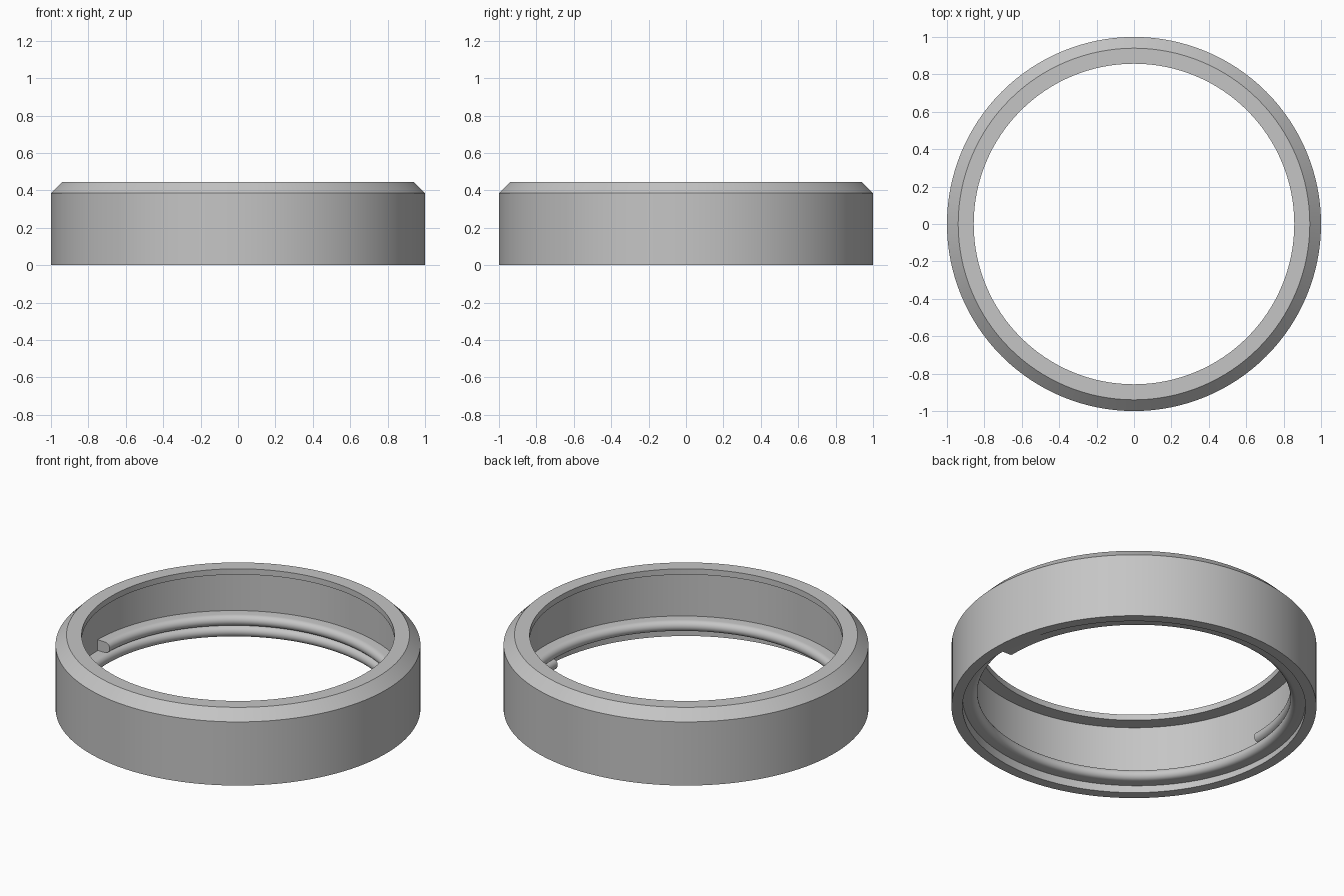
import bpy, bmesh, math

cube = bpy.data.objects.get("Cube")
if cube:
    bpy.data.objects.remove(cube, do_unlink=True)

grey = bpy.data.materials.new("light_grey")
grey.use_nodes = True
colour = (0.56, 0.56, 0.56, 1)
grey.diffuse_color = colour
grey.node_tree.nodes["Principled BSDF"].inputs["Base Color"].default_value = colour


def sweep(name, profile, steps, turns, rise=0.0, closed=True):
    """Carry a closed (radius, z) profile around the z axis, climbing by rise per turn."""
    bm = bmesh.new()
    rings = []
    for i in range(steps if closed else steps + 1):
        t = turns * i / steps
        a = 2 * math.pi * t
        rings.append([bm.verts.new((r * math.cos(a), r * math.sin(a), z + rise * t))
                      for r, z in profile])
    n = len(profile)
    for i in range(steps):
        a, b = rings[i], rings[(i + 1) % len(rings)]
        for j in range(n):
            k = (j + 1) % n
            bm.faces.new((a[j], b[j], b[k], a[k]))
    if not closed:
        bm.faces.new(rings[0])
        bm.faces.new(rings[-1])
    bmesh.ops.recalc_face_normals(bm, faces=bm.faces)
    mesh = bpy.data.meshes.new(name)
    bm.to_mesh(mesh)
    bm.free()
    mesh.materials.append(grey)
    obj = bpy.data.objects.new(name, mesh)
    bpy.context.collection.objects.link(obj)
    bpy.ops.object.select_all(action='DESELECT')
    obj.select_set(True)
    bpy.context.view_layer.objects.active = obj
    bpy.ops.object.shade_smooth_by_angle(angle=math.radians(30))
    return obj


# Ring wall with chamfered top edge and inward lip
sweep("ring_shell", [(0.94, 0), (1, 0), (1, 0.385), (0.94, 0.445),
                     (0.857, 0.445), (0.857, 0.41), (0.94, 0.41)], 128, 1)

# Round-nosed screw thread, one and a half turns on the inner wall
half, nose, start = 0.032, 0.89, 0.033
arc = [math.pi / 2 + math.pi * i / 10 for i in range(11)]
thread = [(nose + half * math.cos(a), start + half * math.sin(a)) for a in arc]
thread += [(0.945, start - half), (0.945, start + half)]
sweep("inner_thread", thread, 192, 1.5, rise=0.066, closed=False)
